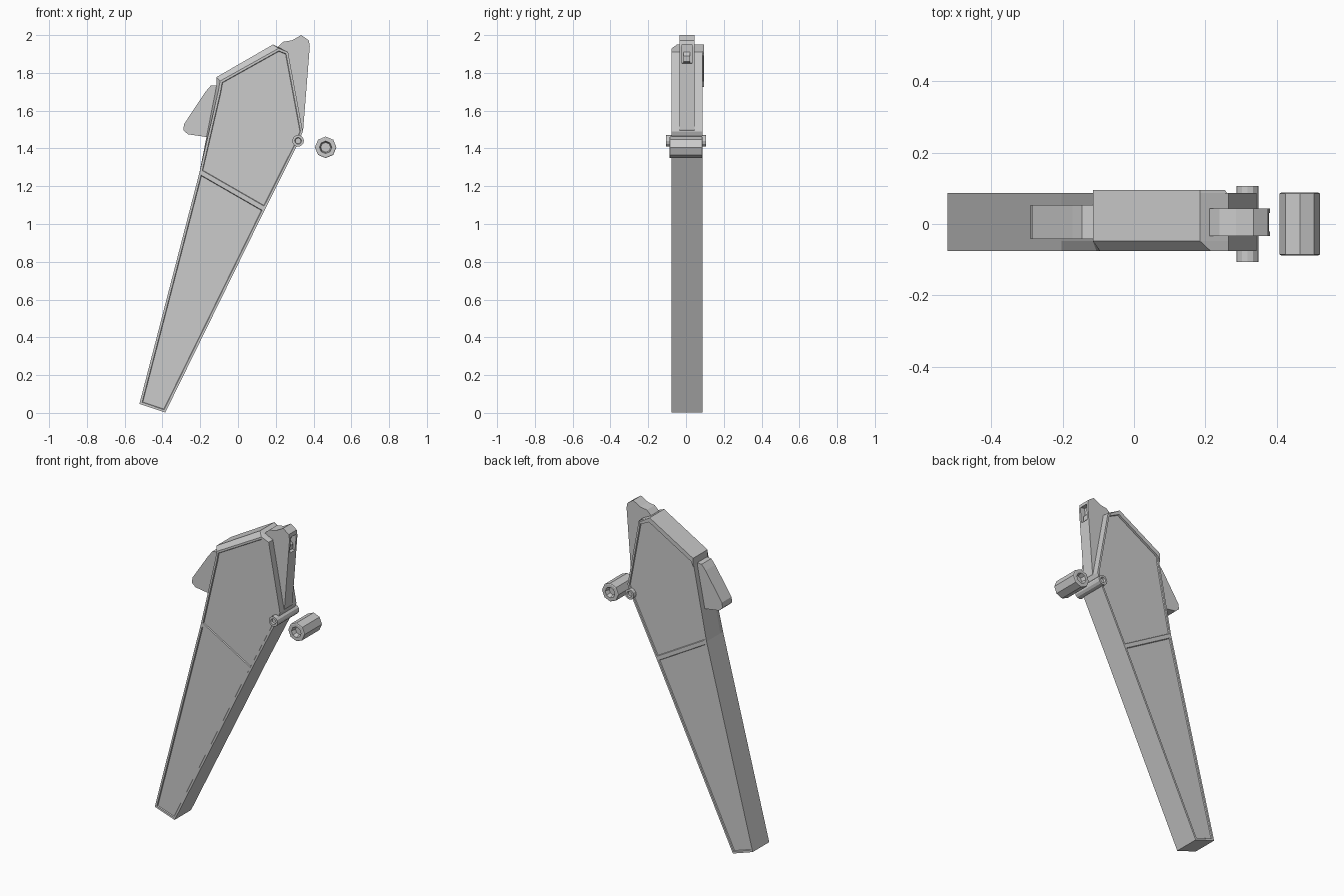
import bpy, bmesh, math
from mathutils import Matrix, Vector

if "Cube" in bpy.data.objects:
    bpy.data.objects.remove(bpy.data.objects["Cube"])


def loft(name, rings, panel=0.0):
    """Skin matching (x, z) outlines placed at given y; optionally sink a panel in both caps."""
    bm = bmesh.new()
    loops = [[bm.verts.new((x, y, z)) for x, z in pts] for y, pts in rings]
    caps = [bm.faces.new(loops[0]), bm.faces.new(loops[-1])]
    n = len(loops[0])
    for a, b in zip(loops, loops[1:]):
        for i in range(n):
            j = (i + 1) % n
            bm.faces.new((a[i], a[j], b[j], b[i]))
    bmesh.ops.recalc_face_normals(bm, faces=bm.faces)
    if panel:
        bmesh.ops.inset_individual(bm, faces=caps, thickness=panel, depth=0,
                                   use_even_offset=True)
        bmesh.ops.inset_individual(bm, faces=caps, thickness=0.003, depth=-0.006,
                                   use_even_offset=True)
    return finish(name, bm)


def rod(name, x, z, half, sides, profile):
    """Cylinder along y; profile lists (radius, distance in from the end) for its recessed ends."""
    bm = bmesh.new()
    steps = [(r, -half + d) for r, d in reversed(profile)]
    steps += [(r, half - d) for r, d in profile]
    loops = []
    for r, y in steps:
        loops.append([bm.verts.new((x + r * math.cos(2 * math.pi * i / sides), y,
                                    z + r * math.sin(2 * math.pi * i / sides)))
                      for i in range(sides)])
    for a, b in zip(loops, loops[1:]):
        for i in range(sides):
            j = (i + 1) % sides
            bm.faces.new((a[i], a[j], b[j], b[i]))
    bm.faces.new(loops[0])
    bm.faces.new(loops[-1])
    bmesh.ops.recalc_face_normals(bm, faces=bm.faces)
    return finish(name, bm)


def finish(name, bm):
    me = bpy.data.meshes.new(name)
    bm.to_mesh(me)
    bm.free()
    ob = bpy.data.objects.new(name, me)
    bpy.context.collection.objects.link(ob)
    return ob


FRONT, BACK = -0.076, 0.087

# Long tapering lower body
lower = [(-0.522, 0.048), (-0.385, 0.002), (0.143, 1.078), (-0.203, 1.277)]
loft("lower_body", [(FRONT, lower), (BACK, lower)], 0.012)

# Upper body, chamfered along the top of its front side
full = [(-0.203, 1.277), (0.143, 1.078), (0.32, 1.43), (0.343, 1.49),
        (0.265, 1.91), (0.185, 1.95), (-0.115, 1.777), (-0.115, 1.725)]
front = full[:4] + [(0.265, 1.91), (0.215, 1.93), (-0.095, 1.757), (-0.105, 1.70)]
loft("upper_body", [(FRONT, front), (-0.048, full), (BACK, full)], 0.012)

# Raised cap running along the sloping top edge at the back
cap = [(0.265, 1.91), (0.185, 1.95), (-0.115, 1.777), (-0.115, 1.725), (-0.10, 1.755),
       (0.19, 1.922), (0.255, 1.89)]
cap_back = [(0.255, 1.905)] + cap[1:]
loft("top_cap", [(0.08, cap), (0.095, cap_back)])

# Side fin
fin = [(-0.10, 1.735), (-0.145, 1.732), (-0.172, 1.70), (-0.285, 1.53), (-0.29, 1.497),
       (-0.265, 1.475), (-0.15, 1.458)]
loft("side_fin", [(-0.042, fin), (0.053, fin)])

# Lever with a pocket near its tip
lever_pts = [(0.20, 1.92), (0.213, 1.94), (0.24, 1.965), (0.285, 1.972), (0.335, 2.0),
             (0.375, 1.972), (0.38, 1.94), (0.345, 1.50), (0.32, 1.45), (0.27, 1.60)]
lever = loft("lever", [(-0.034, lever_pts), (0.044, lever_pts)])
bm = bmesh.new()
bmesh.ops.create_cube(bm, size=1, matrix=Matrix.Translation((0.375, 0.005, 1.90))
                      @ Matrix.Rotation(math.radians(5), 4, 'Y')
                      @ Matrix.Diagonal((0.06, 0.052, 0.10, 1)))
cutter = finish("pocket_cutter", bm)
cutter.hide_render = True
cutter.hide_viewport = False
cutter.display_type = 'WIRE'
cut = lever.modifiers.new("pocket", 'BOOLEAN')
cut.operation = 'DIFFERENCE'
cut.object = cutter

# Small hump inside the pocket
hump = [(0.34, 1.85), (0.363, 1.86), (0.366, 1.89), (0.34, 1.915)]
loft("pocket_catch", [(-0.012, hump), (0.022, hump)])

# Hinge pin and the loose roller, both with recessed ends
rod("hinge_pin", 0.318, 1.44, 0.106, 12, [(0.031, 0), (0.018, 0), (0.015, 0.012)])
rod("roller", 0.464, 1.406, 0.088, 8,
    [(0.054, 0.003), (0.057, 0.006), (0.057, 0.003), (0.052, 0), (0.033, 0), (0.026, 0.03)][2:])
